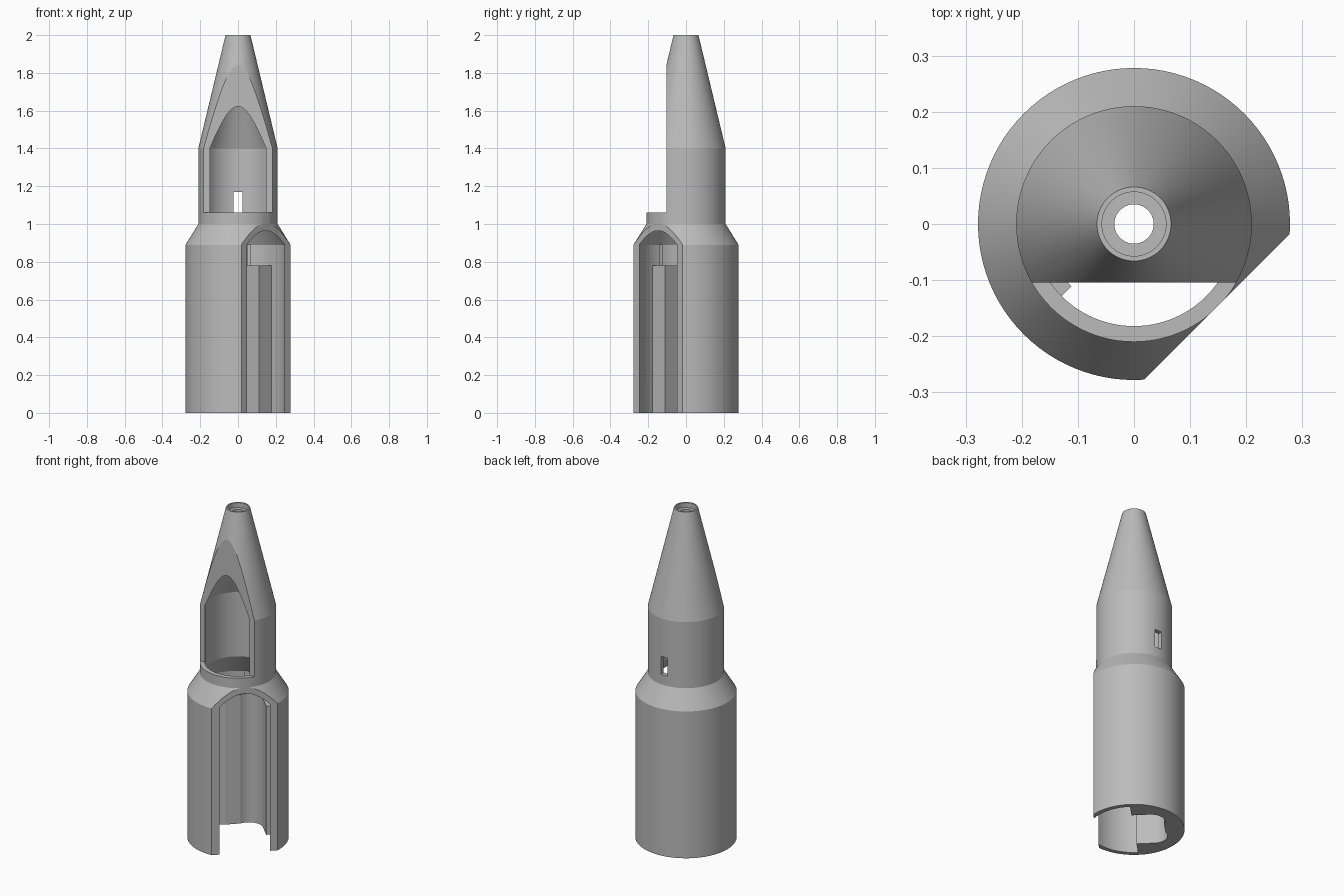
import bpy, bmesh, math
from mathutils import Matrix, Vector

cube = bpy.data.objects.get("Cube")
if cube:
    bpy.data.objects.remove(cube, do_unlink=True)

grey = bpy.data.materials.new("plain grey")
grey.use_nodes = True
colour = (0.5, 0.5, 0.5, 1)
grey.diffuse_color = colour
grey.node_tree.nodes["Principled BSDF"].inputs["Base Color"].default_value = colour


def finish(name, bm):
    bmesh.ops.recalc_face_normals(bm, faces=bm.faces)
    mesh = bpy.data.meshes.new(name)
    bm.to_mesh(mesh)
    bm.free()
    mesh.materials.append(grey)
    ob = bpy.data.objects.new(name, mesh)
    bpy.context.collection.objects.link(ob)
    return ob


def lathe(name, profile, steps=96):
    """Turn (radius, height) points around the z axis into a closed solid."""
    bm = bmesh.new()
    pts = [(0, profile[0][1])] + profile + [(0, profile[-1][1])]
    vs = [bm.verts.new((r, 0, z)) for r, z in pts]
    edges = [bm.edges.new(pair) for pair in zip(vs, vs[1:])]
    bmesh.ops.spin(bm, geom=vs + edges, cent=(0, 0, 0), axis=(0, 0, 1),
                   angle=math.tau, steps=steps)
    bmesh.ops.remove_doubles(bm, verts=bm.verts, dist=1e-5)
    return finish(name, bm)


def box(name, low, high, turn=0):
    low, high = Vector(low), Vector(high)
    bm = bmesh.new()
    bmesh.ops.create_cube(bm, size=1)
    bmesh.ops.scale(bm, vec=high - low, verts=bm.verts)
    bmesh.ops.translate(bm, vec=(low + high) / 2, verts=bm.verts)
    bmesh.ops.rotate(bm, matrix=Matrix.Rotation(turn, 3, "Z"), verts=bm.verts)
    return finish(name, bm)


def arc(cx, cy, radius, start, end, steps):
    angles = [start + (end - start) * i / steps for i in range(steps + 1)]
    return [(cx + radius * math.cos(a), cy + radius * math.sin(a)) for a in angles]


# Outer shell and hollow interior
body = lathe("body", [(0.278, 0), (0.278, 0.89), (0.21, 1.0), (0.21, 1.4), (0.066, 2.0)])
cutters = [
    lathe("bore_cutter", [(0.252, -0.1), (0.252, 0.89), (0.182, 1.01), (0.182, 1.4),
                          (0.035, 1.82), (0.035, 1.97), (0.057, 1.97), (0.057, 2.1)]),
    box("front_window_cutter", (-0.5, -0.5, 1.06), (0.5, -0.104, 2.2)),
    box("corner_flat_cutter", (0.2086, -0.5, -0.2), (0.6, 0.5, 2.2), -math.pi / 4),
    box("back_slot_cutter", (-0.023, 0.1, 1.06), (0.023, 0.4, 1.17)),
]
for cutter in cutters:
    mod = body.modifiers.new(cutter.name, "BOOLEAN")
    mod.operation = "DIFFERENCE"
    mod.solver = "EXACT"
    mod.object = cutter
    cutter.hide_render = True
bpy.context.view_layer.update()
mesh = bpy.data.meshes.new_from_object(
    body.evaluated_get(bpy.context.evaluated_depsgraph_get()))
body.modifiers.clear()
body.data = mesh
for cutter in cutters:
    bpy.data.objects.remove(cutter, do_unlink=True)

# Inner cradle: half ring with two round scoops and a flat ridge between them
scoop_x, scoop_y, scoop_r = -0.1, 0.0785, 0.0785
ridge = math.pi + math.acos(0.07 / scoop_r)
upper = [(0, 0.157)] + arc(scoop_x, scoop_y, scoop_r, math.pi / 2, ridge, 20)
lower = [(x, -y) for x, y in reversed(upper)]
outline = upper + lower + arc(0, 0, 0.254, 1.5 * math.pi, 0.5 * math.pi, 48)
bm = bmesh.new()
base = bm.faces.new([bm.verts.new((x, y, 0)) for x, y in outline])
top = bmesh.ops.extrude_face_region(bm, geom=[base])
bmesh.ops.translate(bm, vec=(0, 0, 0.78),
                    verts=[g for g in top["geom"] if isinstance(g, bmesh.types.BMVert)])
bmesh.ops.rotate(bm, matrix=Matrix.Rotation(-math.pi / 4, 3, "Z"), verts=bm.verts)
cradle = finish("inner_cradle", bm)

# Smooth round walls, crisp edges
for ob in (body, cradle):
    bpy.ops.object.select_all(action="DESELECT")
    ob.select_set(True)
    bpy.context.view_layer.objects.active = ob
    bpy.ops.object.shade_smooth_by_angle(angle=math.radians(12))
